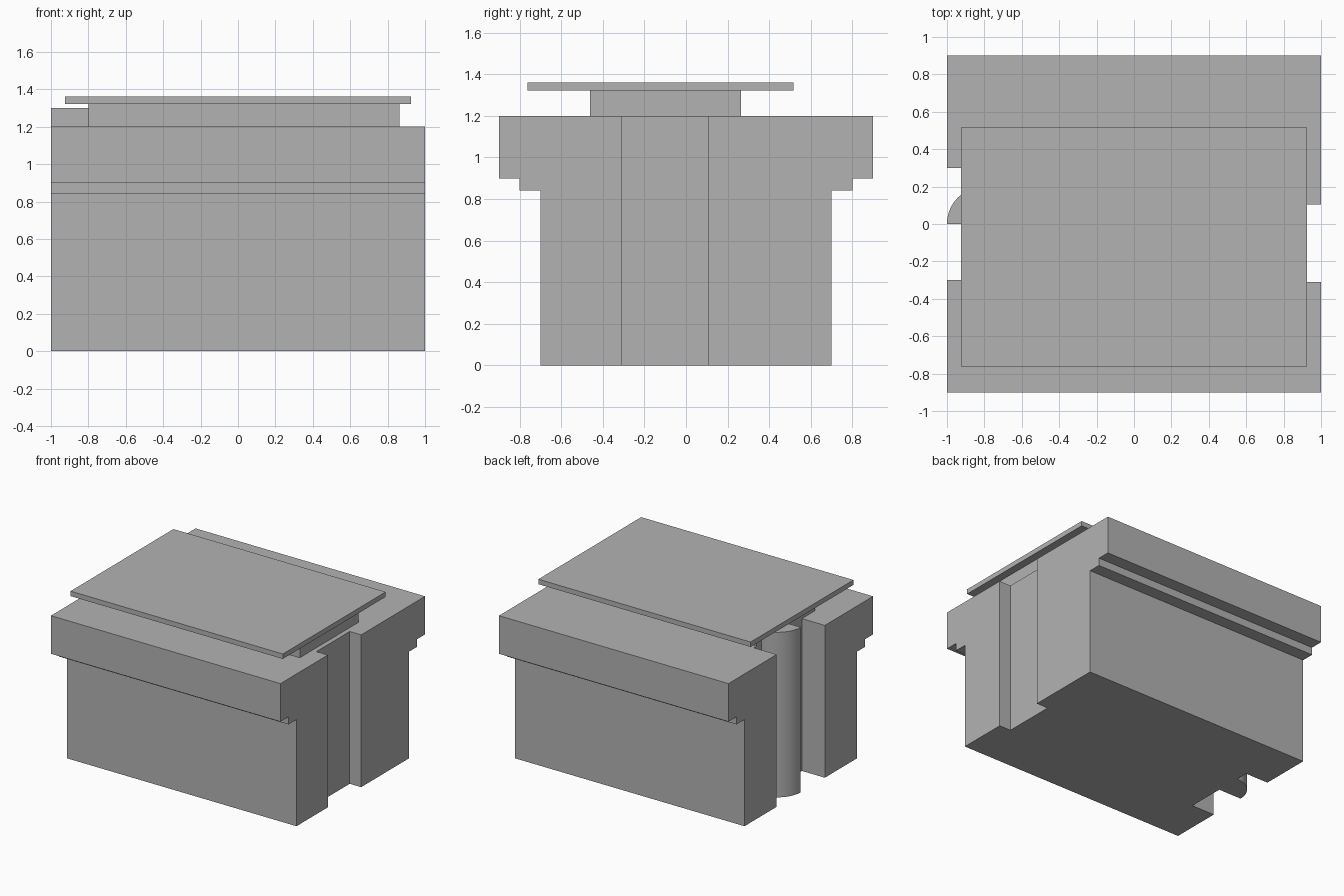
import bpy
import bmesh
from math import cos, sin, pi
from mathutils import Vector

cube = bpy.data.objects.get("Cube")
if cube:
    bpy.data.objects.remove(cube, do_unlink=True)

grey = bpy.data.materials.new("plain grey")
grey.use_nodes = True
grey.diffuse_color = (0.45, 0.45, 0.45, 1)
grey.node_tree.nodes["Principled BSDF"].inputs["Base Color"].default_value = (0.45, 0.45, 0.45, 1)


def prism(name, points, direction):
    """Extrude a planar outline into a closed solid."""
    bm = bmesh.new()
    face = bm.faces.new([bm.verts.new(p) for p in points])
    result = bmesh.ops.extrude_face_region(bm, geom=[face])
    moved = [g for g in result["geom"] if isinstance(g, bmesh.types.BMVert)]
    bmesh.ops.translate(bm, verts=moved, vec=Vector(direction))
    bmesh.ops.recalc_face_normals(bm, faces=bm.faces)
    mesh = bpy.data.meshes.new(name)
    bm.to_mesh(mesh)
    bm.free()
    mesh.materials.append(grey)
    obj = bpy.data.objects.new(name, mesh)
    bpy.context.collection.objects.link(obj)
    return obj


def box(name, x, y, z):
    outline = [(x[0], y[0], z[0]), (x[1], y[0], z[0]), (x[1], y[1], z[0]), (x[0], y[1], z[0])]
    return prism(name, outline, (0, 0, z[1] - z[0]))


def activate(obj):
    bpy.ops.object.select_all(action='DESELECT')
    obj.select_set(True)
    bpy.context.view_layer.objects.active = obj


# Main body: stepped overhang, mirrored front to back
half = [(0.7, 0), (0.7, 0.84), (0.8, 0.84), (0.8, 0.9), (0.9, 0.9), (0.9, 1.2)]
outline = half + [(-y, z) for y, z in reversed(half)]
body = prism("main_body", [(-1, y, z) for y, z in outline], (2, 0, 0))

# Upright channels in both sides
channels = [box("right_channel_cutter", (0.9, 1.2), (-0.31, 0.105), (-0.2, 1.5)),
            box("left_channel_cutter", (-1.2, -0.8), (-0.3, 0.3), (-0.2, 1.5))]
for cutter in channels:
    cutter.hide_render = True
    mod = body.modifiers.new("channel", 'BOOLEAN')
    mod.operation = 'DIFFERENCE'
    mod.solver = 'EXACT'
    mod.object = cutter
    activate(body)
    bpy.ops.object.modifier_apply(modifier=mod.name)
    bpy.data.objects.remove(cutter, do_unlink=True)

# Quarter-round column standing in the left channel
steps = 24
arc = [(-0.8 - 0.2 * cos(pi / 2 * i / steps), 0.2 * sin(pi / 2 * i / steps), 0)
       for i in range(steps + 1)]
column = prism("quarter_round_column", [(-0.8, 0, 0)] + arc, (0, 0, 1.3))
activate(column)
bpy.ops.object.shade_smooth_by_angle(angle=pi / 6)

# Raised plinth and thin top plate
box("plinth", (-0.8, 0.863), (-0.463, 0.265), (1.2, 1.322))
box("top_plate", (-0.925, 0.925), (-0.763, 0.517), (1.322, 1.361))
